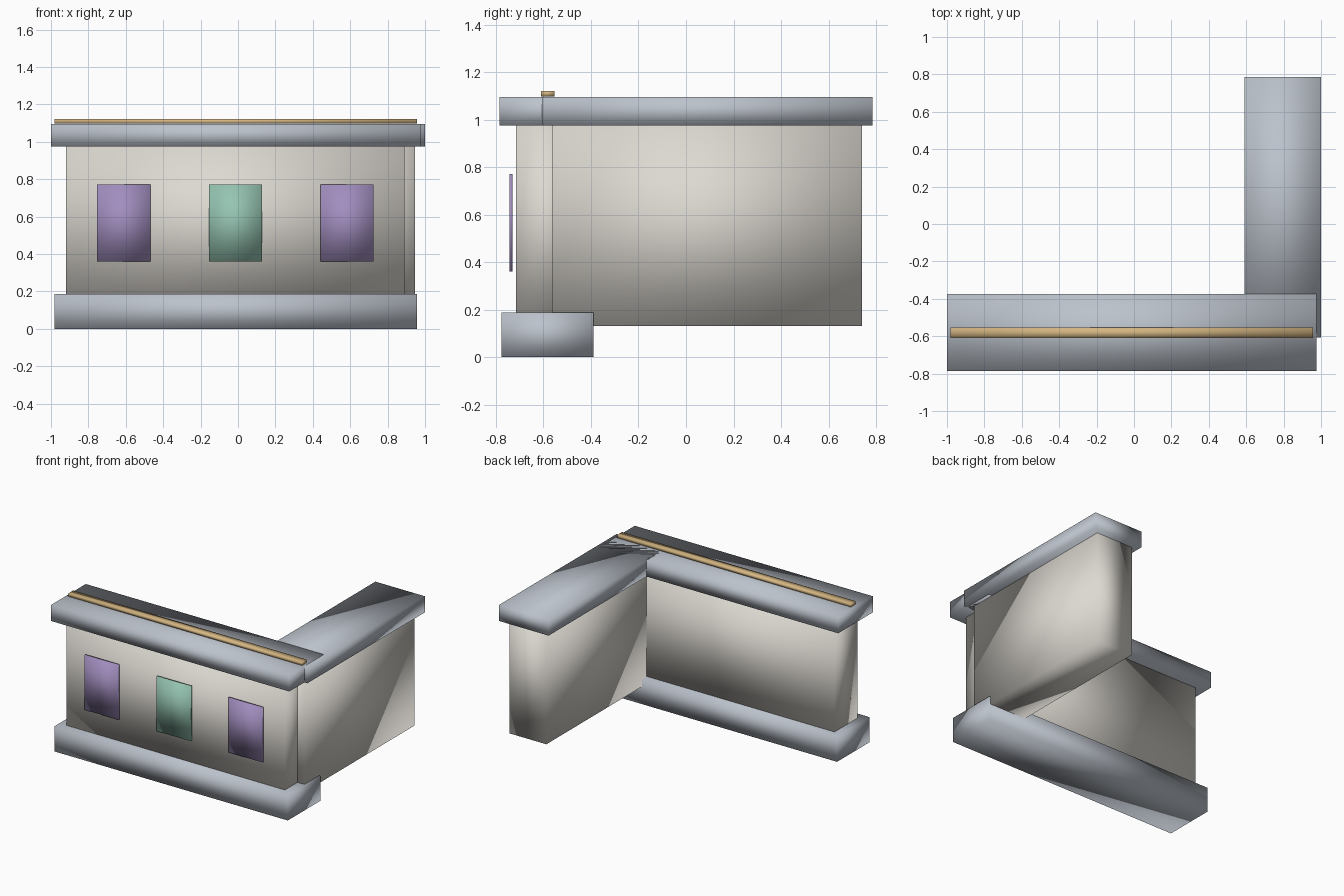
import bpy

if "Cube" in bpy.data.objects:
    bpy.data.objects.remove(bpy.data.objects["Cube"])


def material(name, rgb):
    m = bpy.data.materials.new(name)
    m.diffuse_color = (*rgb, 1)
    m.use_nodes = True
    m.node_tree.nodes["Principled BSDF"].inputs["Base Color"].default_value = m.diffuse_color
    return m


plaster = material("plaster", (0.72, 0.69, 0.64))
stone = material("stone", (0.50, 0.54, 0.60))
brass = material("brass", (0.65, 0.46, 0.22))
violet = material("violet_glass", (0.36, 0.27, 0.52))
green = material("green_glass", (0.30, 0.55, 0.44))


def box(name, x, y, z, mat):
    """Smooth-shaded box spanning the given (min, max) ranges."""
    bpy.ops.mesh.primitive_cube_add(size=1, location=[sum(r) / 2 for r in (x, y, z)])
    ob = bpy.context.object
    ob.name = name
    ob.scale = [r[1] - r[0] for r in (x, y, z)]
    bpy.ops.object.transform_apply(location=False, rotation=False, scale=True)
    ob.data.materials.append(mat)
    bpy.ops.object.shade_smooth()
    return ob


# Two walls forming the corner
box("front_wall", (-0.92, 0.89), (-0.715, -0.445), (0.13, 0.975), plaster)
box("side_wall", (0.64, 0.947), (-0.565, 0.74), (0.13, 0.975), plaster)

# Plinth under the front wall only
box("front_plinth", (-0.98, 0.957), (-0.777, -0.39), (0, 0.187), stone)

# Overhanging copings and the thin rail on top
box("front_coping", (-1.0, 0.975), (-0.785, -0.375), (0.975, 1.096), stone)
box("side_coping", (0.59, 1.0), (-0.607, 0.785), (0.975, 1.096), stone)
box("top_rail", (-0.98, 0.957), (-0.61, -0.553), (1.098, 1.121), brass)

# Coloured window panels, standing just proud of the front wall
for i, (cx, mat) in enumerate([(-0.611, violet), (-0.013, green), (0.582, violet)]):
    box(f"window_panel_{i + 1}", (cx - 0.142, cx + 0.142), (-0.743, -0.731), (0.36, 0.771), mat)
